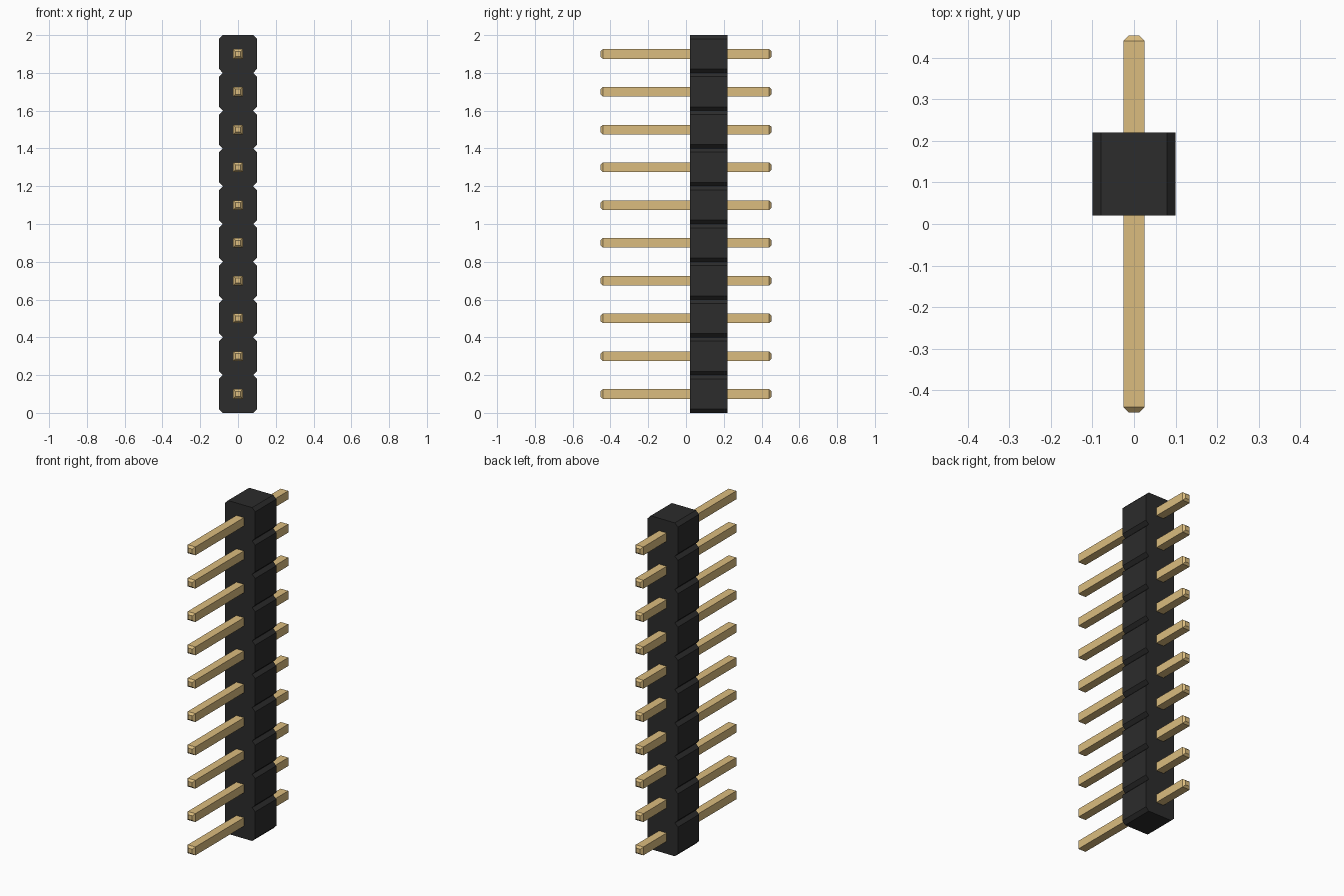
import bpy, bmesh

if "Cube" in bpy.data.objects:
    bpy.data.objects.remove(bpy.data.objects["Cube"])

PINS, PITCH = 10, 0.2
HALF, CUT = 0.1, 0.02          # housing half width, corner chamfer
Y0, Y1 = 0.02, 0.22            # housing depth range
PIN_R, TIP_R, PIN_END, TIP = 0.0252, 0.0135, 0.453, 0.0125


def material(name, rgb):
    m = bpy.data.materials.new(name)
    m.diffuse_color = (*rgb, 1)
    m.use_nodes = True
    m.node_tree.nodes["Principled BSDF"].inputs["Base Color"].default_value = m.diffuse_color
    return m


def loft(name, rings, mat):
    """Skin equal-length rings of points and cap both ends."""
    bm = bmesh.new()
    vs = [[bm.verts.new(p) for p in ring] for ring in rings]
    n = len(vs[0])
    for a, b in zip(vs, vs[1:]):
        for i in range(n):
            bm.faces.new((a[i], a[(i + 1) % n], b[(i + 1) % n], b[i]))
    bm.faces.new(vs[0])
    bm.faces.new(vs[-1])
    bmesh.ops.recalc_face_normals(bm, faces=bm.faces)
    me = bpy.data.meshes.new(name)
    bm.to_mesh(me)
    bm.free()
    me.materials.append(mat)
    ob = bpy.data.objects.new(name, me)
    bpy.context.collection.objects.link(ob)


black = material("black plastic", (0.025, 0.025, 0.025))
gold = material("gold metal", (0.708, 0.504, 0.21))

# Housing: one notched side profile, mirrored and extruded along y
side = []
for i in range(PINS):
    z = i * PITCH
    side += [(HALF - CUT, z), (HALF, z + CUT), (HALF, z + PITCH - CUT)]
side.append((HALF - CUT, PINS * PITCH))
outline = side + [(-x, z) for x, z in reversed(side)]
loft("housing", [[(x, y, z) for x, z in outline] for y in (Y0, Y1)], black)

# Square pins with tapered tips
sections = [(-PIN_END, TIP_R), (-PIN_END + TIP, PIN_R),
            (PIN_END - TIP, PIN_R), (PIN_END, TIP_R)]
for i in range(PINS):
    z = (i + 0.5) * PITCH
    loft(f"pin_{i + 1}",
         [[(sx * r, y, z + sz * r) for sx, sz in ((-1, -1), (1, -1), (1, 1), (-1, 1))]
          for y, r in sections], gold)
